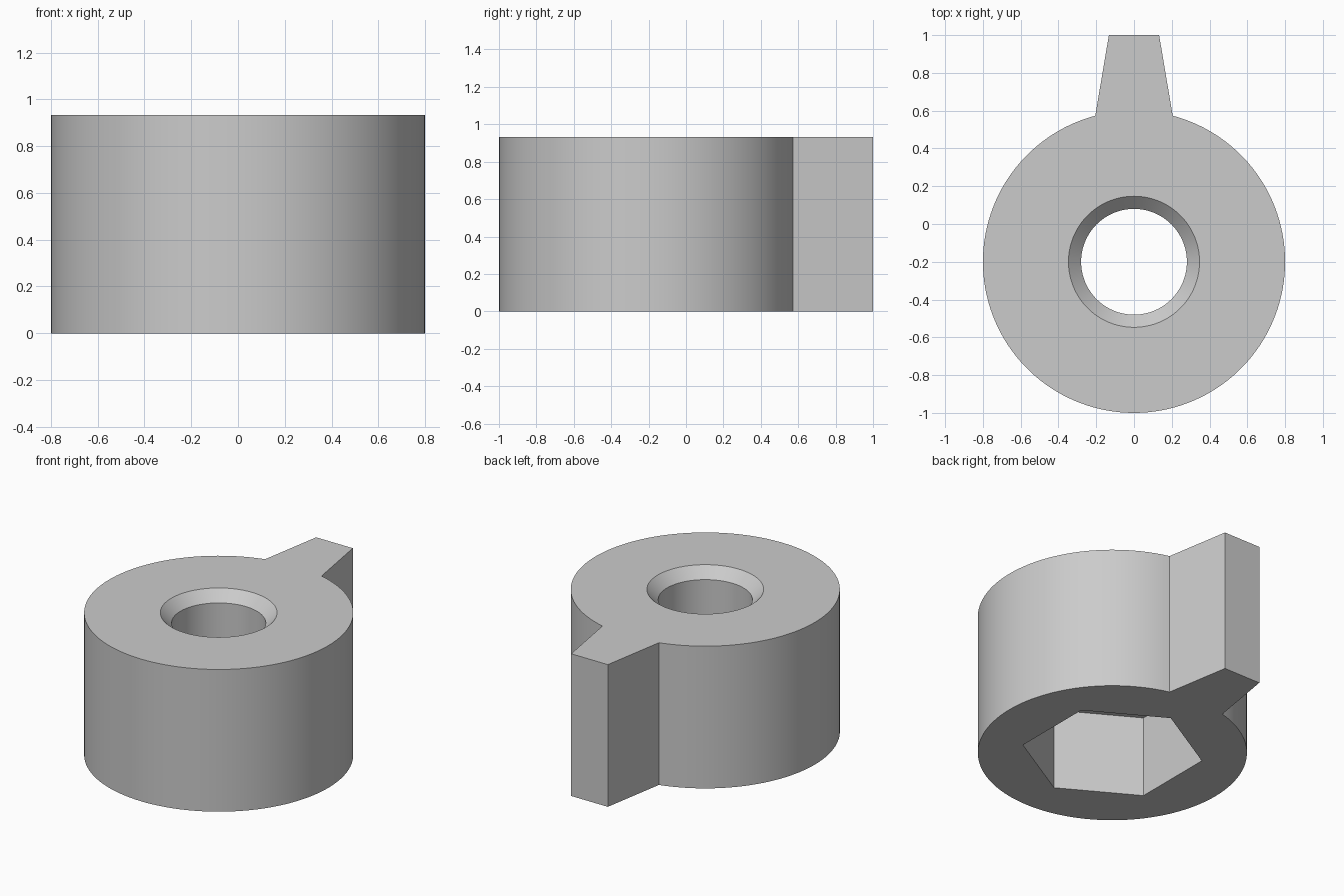
import bpy
import bmesh
from math import radians, sin, cos, tau

if "Cube" in bpy.data.objects:
    bpy.data.objects.remove(bpy.data.objects["Cube"], do_unlink=True)

HEIGHT = 0.933
RADIUS = 0.8
CENTRE_Y = -0.2
BORE = 0.28
CHAMFER = 0.067
POCKET_RADIUS = 0.54
POCKET_DEPTH = 0.533
SEGMENTS = 128

grey = bpy.data.materials.new("plain grey")
grey.use_nodes = True
colour = (0.6, 0.6, 0.6, 1)
grey.diffuse_color = colour
grey.node_tree.nodes["Principled BSDF"].inputs["Base Color"].default_value = colour


def ring(radius, count):
    """Points round the hub axis, the first one towards the pointer."""
    return [(radius * sin(tau * i / count), CENTRE_Y + radius * cos(tau * i / count))
            for i in range(count)]


def loft(name, sections):
    """Closed solid through matching outlines, each given as (points, z)."""
    bm = bmesh.new()
    loops = [[bm.verts.new((x, y, z)) for x, y in points] for points, z in sections]
    for low, high in zip(loops, loops[1:]):
        for i in range(len(low)):
            bm.faces.new((low[i - 1], low[i], high[i], high[i - 1]))
    bm.faces.new(loops[0])
    bm.faces.new(loops[-1])
    bmesh.ops.recalc_face_normals(bm, faces=bm.faces)
    mesh = bpy.data.meshes.new(name)
    bm.to_mesh(mesh)
    bm.free()
    mesh.materials.append(grey)
    obj = bpy.data.objects.new(name, mesh)
    bpy.context.collection.objects.link(obj)
    return obj


# Round hub and tapered pointer as one outline
start = radians(14.85)
sweep = tau - 2 * start
outline = [(RADIUS * sin(start + sweep * i / SEGMENTS),
            CENTRE_Y + RADIUS * cos(start + sweep * i / SEGMENTS))
           for i in range(SEGMENTS + 1)]
outline += [(-0.133, 1), (0.133, 1)]
knob = loft("pointer_knob", [(outline, 0), (outline, HEIGHT)])

# Chamfered bore and hexagonal pocket
bore_ring = ring(BORE, SEGMENTS)
over = 0.05
bore = loft("bore_cutter", [
    (bore_ring, POCKET_DEPTH - 0.1),
    (bore_ring, HEIGHT - CHAMFER),
    (ring(BORE + CHAMFER + over, SEGMENTS), HEIGHT + over)])
hexagon = ring(POCKET_RADIUS, 6)
pocket = loft("pocket_cutter", [(hexagon, -0.1), (hexagon, POCKET_DEPTH)])

bpy.ops.object.select_all(action="DESELECT")
bpy.context.view_layer.objects.active = knob
knob.select_set(True)
for cutter in (pocket, bore):
    cutter.hide_render = True
    cut = knob.modifiers.new(cutter.name, "BOOLEAN")
    cut.operation = "DIFFERENCE"
    cut.solver = "EXACT"
    cut.object = cutter
    bpy.ops.object.modifier_apply(modifier=cut.name)
    bpy.data.objects.remove(cutter, do_unlink=True)

bpy.ops.object.shade_smooth_by_angle(angle=radians(20))
